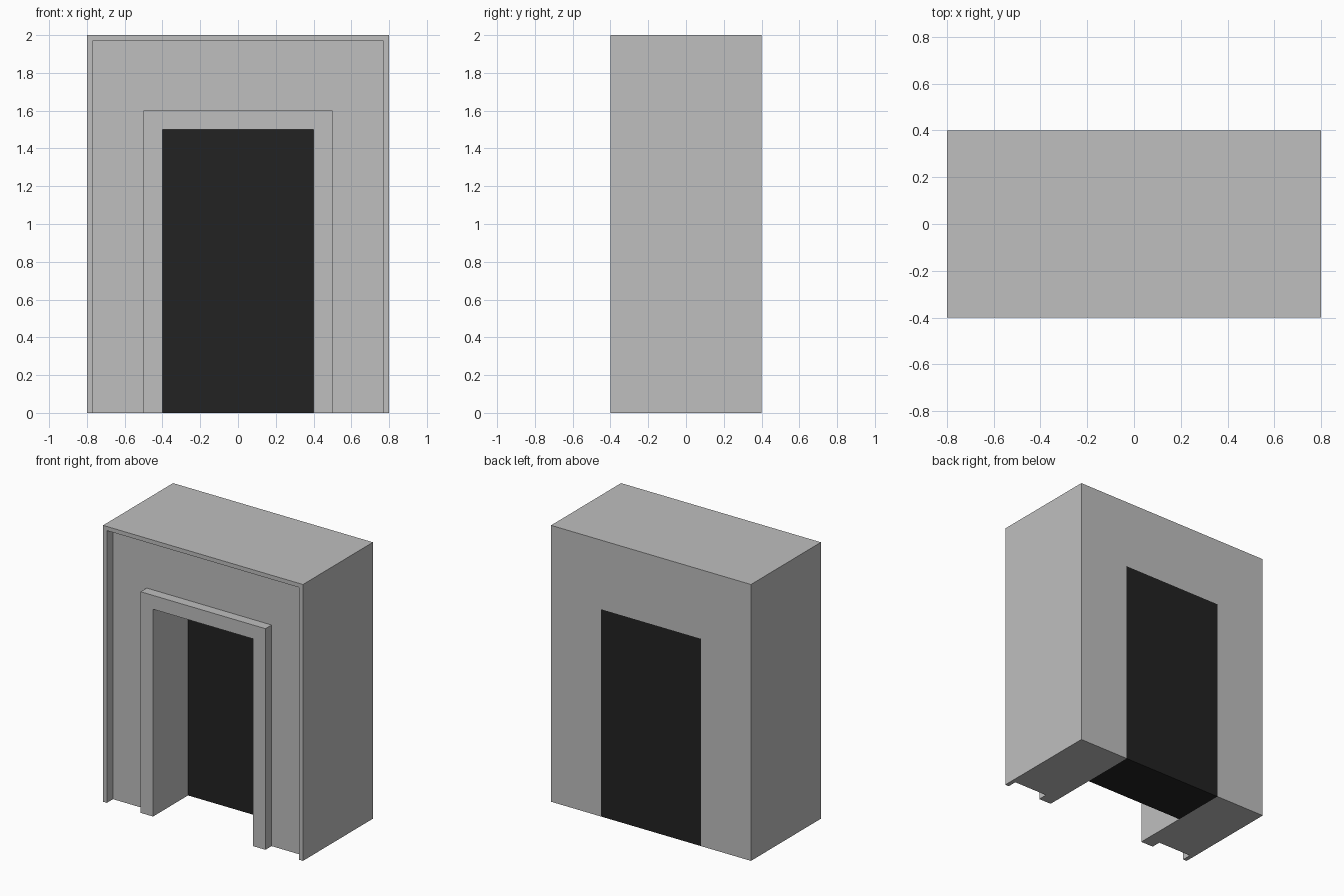
import bpy
import bmesh

cube = bpy.data.objects.get("Cube")
if cube:
    bpy.data.objects.remove(cube, do_unlink=True)


def make_material(name, rgb):
    mat = bpy.data.materials.new(name)
    mat.use_nodes = True
    mat.diffuse_color = (*rgb, 1)
    mat.node_tree.nodes["Principled BSDF"].inputs["Base Color"].default_value = (*rgb, 1)
    return mat


def add_object(name, bm, mat):
    bmesh.ops.recalc_face_normals(bm, faces=bm.faces)
    mesh = bpy.data.meshes.new(name)
    bm.to_mesh(mesh)
    bm.free()
    mesh.materials.append(mat)
    obj = bpy.data.objects.new(name, mesh)
    bpy.context.collection.objects.link(obj)
    return obj


grey = make_material("light grey", (0.521, 0.521, 0.521))
black = make_material("near black", (0.016, 0.016, 0.016))

BACK, FRONT, RECESS, DOOR = 0.4, -0.4, -0.33, 0.0

# Cross-section swept around the doorway: (half width, height, y)
section = [
    (0.80, 2.00, BACK), (0.80, 2.00, FRONT),        # outer walls and roof
    (0.77, 1.97, FRONT), (0.77, 1.97, RECESS),      # thin front rim
    (0.50, 1.60, RECESS), (0.50, 1.60, FRONT),      # recessed wall, raised door trim
    (0.40, 1.50, FRONT), (0.40, 1.50, BACK),        # doorway reveal
]

# Archway: each section point traces left foot, two top corners, right foot
bm = bmesh.new()
paths = [[bm.verts.new(p) for p in ((-w, y, 0), (-w, y, h), (w, y, h), (w, y, 0))]
         for w, h, y in section]
for a, b in zip(paths, paths[1:] + paths[:1]):
    for i in range(3):
        bm.faces.new((a[i], a[i + 1], b[i + 1], b[i]))
for end in (0, 3):                                   # undersides of the feet
    bm.faces.new([p[end] for p in paths])
add_object("archway_wall", bm, grey)

# Dark block filling the rear half of the doorway
bm = bmesh.new()
bmesh.ops.create_cube(bm, size=1)
bmesh.ops.scale(bm, vec=(0.8, BACK - DOOR, 1.5), verts=bm.verts)
bmesh.ops.translate(bm, vec=(0, (BACK + DOOR) / 2, 0.75), verts=bm.verts)
add_object("dark_doorway", bm, black)
